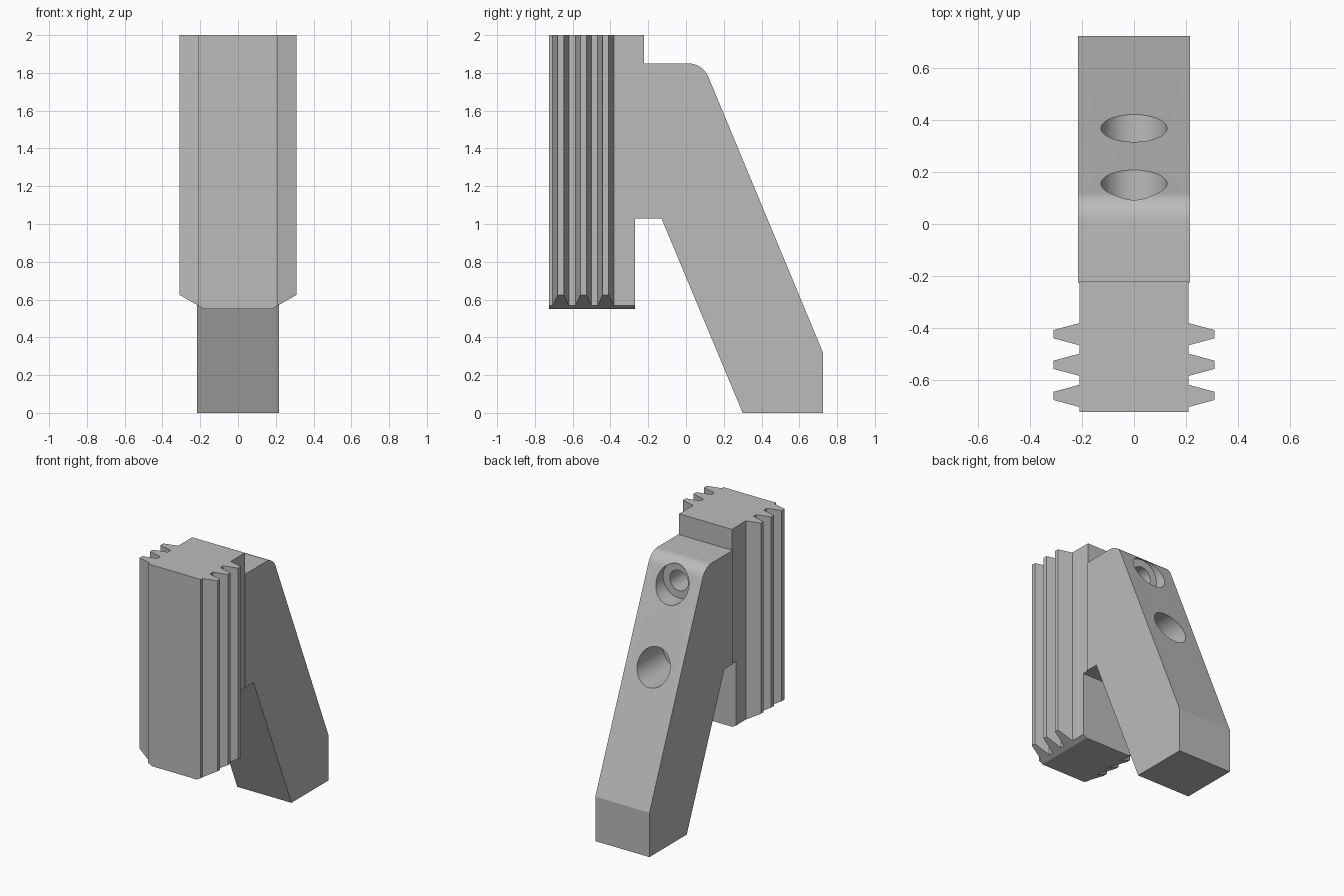
import bpy, bmesh
from math import radians, pi, sin, cos, tan
from mathutils import Vector, Matrix

cube = bpy.data.objects.get("Cube")
if cube:
    bpy.data.objects.remove(cube, do_unlink=True)

grey = bpy.data.materials.new("plain grey")
grey.use_nodes = True
grey.diffuse_color = (0.5, 0.5, 0.5, 1)
grey.node_tree.nodes["Principled BSDF"].inputs["Base Color"].default_value = (0.5, 0.5, 0.5, 1)


def make_object(name, bm):
    bmesh.ops.recalc_face_normals(bm, faces=bm.faces)
    mesh = bpy.data.meshes.new(name)
    bm.to_mesh(mesh)
    bm.free()
    mesh.materials.append(grey)
    obj = bpy.data.objects.new(name, mesh)
    bpy.context.collection.objects.link(obj)
    return obj


def extrude(points, offset):
    """Solid prism from a closed outline."""
    bm = bmesh.new()
    face = bm.faces.new([bm.verts.new(p) for p in points])
    new = bmesh.ops.extrude_face_region(bm, geom=[face])["geom"]
    moved = [v for v in new if isinstance(v, bmesh.types.BMVert)]
    bmesh.ops.translate(bm, verts=moved, vec=offset)
    return bm


def activate(obj):
    bpy.ops.object.select_all(action='DESELECT')
    obj.select_set(True)
    bpy.context.view_layer.objects.active = obj


def cut(obj, cutter):
    cutter.hide_render = True
    activate(obj)
    mod = obj.modifiers.new("cut", 'BOOLEAN')
    mod.operation = 'DIFFERENCE'
    mod.solver = 'EXACT'
    mod.object = cutter
    bpy.ops.object.modifier_apply(modifier=mod.name)
    bpy.data.objects.remove(cutter, do_unlink=True)


def bore(radius, y_start, y_end, z):
    """Cylinder cutter lying along y."""
    bm = bmesh.new()
    place = Matrix.Translation((0, (y_start + y_end) / 2, z)) @ Matrix.Rotation(pi / 2, 4, 'X')
    bmesh.ops.create_cone(bm, cap_ends=True, segments=64, radius1=radius, radius2=radius,
                          depth=abs(y_end - y_start), matrix=place)
    return make_object("bore_cutter", bm)


# Serrated block: body outline with three tapered ribs on each side
FRONT, BACK, HALF, TIP = -0.725, -0.222, 0.21, 0.31
side = [(HALF, FRONT)]
for y in (-0.663, -0.543, -0.425):
    side += [(HALF, y - 0.043), (TIP, y - 0.016), (TIP, y + 0.016), (HALF, y + 0.043)]
side.append((HALF, BACK))
outline = side + [(-x, y) for x, y in reversed(side)]
bm = extrude([(x, y, 0.55) for x, y in outline], (0, 0, 1.45))

# Sloped lower corners of the block
for s in (1, -1):
    result = bmesh.ops.bisect_plane(
        bm, geom=bm.verts[:] + bm.edges[:] + bm.faces[:], dist=1e-5,
        plane_co=(s * 0.18, 0, 0.55), plane_no=Vector((s * 0.075, 0, -0.13)).normalized(),
        clear_outer=True)
    edges = [e for e in result["geom_cut"] if isinstance(e, bmesh.types.BMEdge)]
    bmesh.ops.holes_fill(bm, edges=[e for e in edges if e.is_boundary], sides=0)
block = make_object("serrated_block", bm)

# Relief step on the back of the block, below the arm
bm = extrude([(-0.5, -0.27, 0.4), (0.5, -0.27, 0.4), (0.5, 0, 0.4), (-0.5, 0, 0.4)], (0, 0, 0.63))
cut(block, make_object("relief_cutter", bm))

# Slanted arm with a rounded top corner
W, TOP, R, TURN = 0.216, 1.85, 0.115, radians(67.5)
corner_y = 0.089
centre_y = corner_y - R * tan(TURN / 2)
profile = [(-0.226, 1.03), (-0.13, 1.03), (0.30, 0), (0.725, 0), (0.725, 0.32)]
STEPS = 12
for i in range(STEPS, -1, -1):
    a = TURN * i / STEPS
    profile.append((centre_y + R * sin(a), TOP - R + R * cos(a)))
profile.append((-0.226, TOP))
arm = make_object("slanted_arm", extrude([(-W, y, z) for y, z in profile], (2 * W, 0, 0)))

# Counterbored bolt holes
for z in (1.175, 1.69):
    cut(arm, bore(0.127, 0.08, 0.9, z))
    cut(arm, bore(0.073, -0.3, 0.2, z))

for obj in (block, arm):
    activate(obj)
    bpy.ops.object.shade_smooth_by_angle(angle=radians(20))
